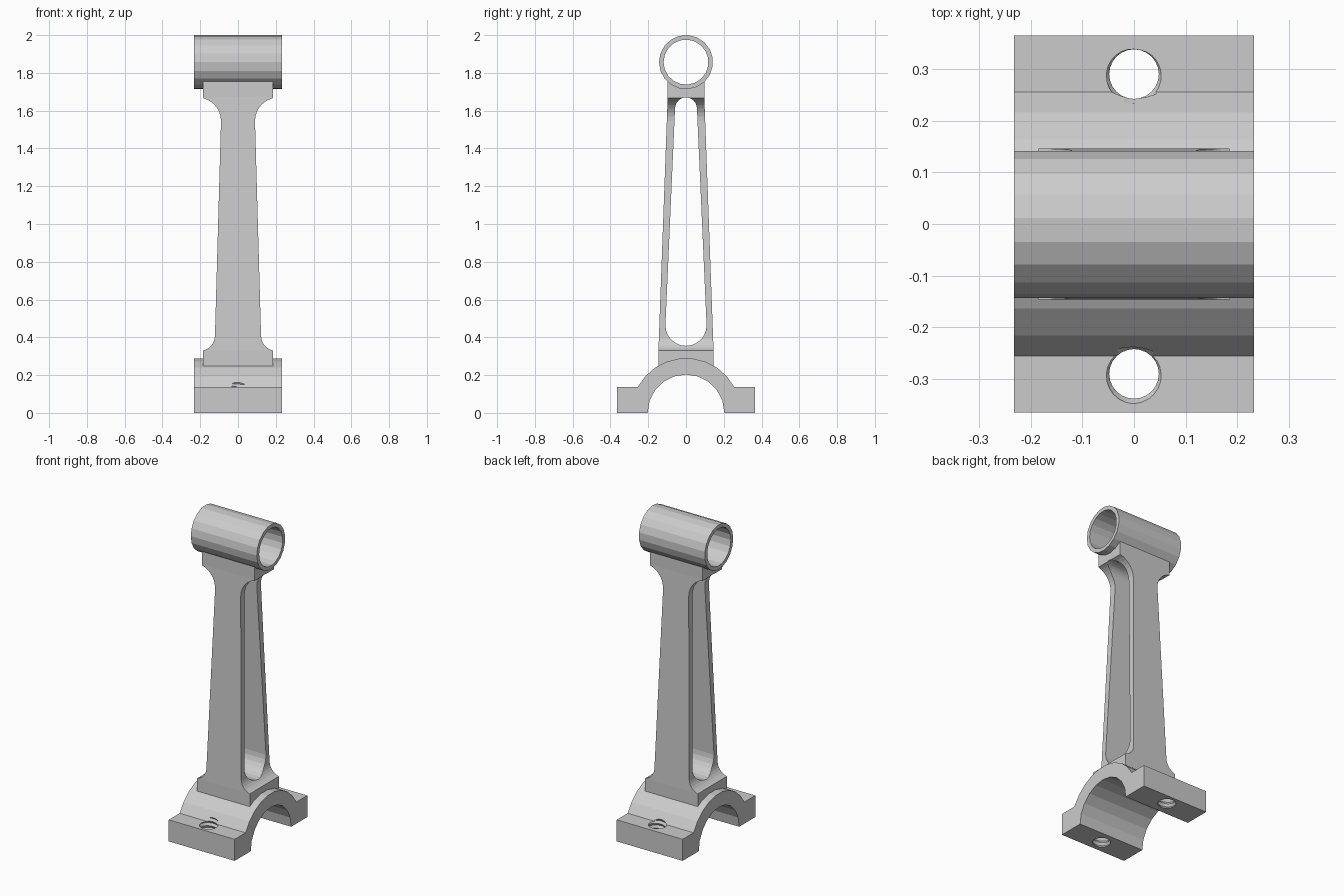
import bpy, bmesh
from math import sin, cos, pi, radians

cube = bpy.data.objects.get("Cube")
if cube:
    bpy.data.objects.remove(cube)

steel = bpy.data.materials.new("grey_steel")
steel.use_nodes = True
GREY = (0.6, 0.6, 0.6, 1)
steel.diffuse_color = GREY
steel.node_tree.nodes["Principled BSDF"].inputs["Base Color"].default_value = GREY


def finish(name, bm):
    bmesh.ops.recalc_face_normals(bm, faces=bm.faces)
    mesh = bpy.data.meshes.new(name)
    bm.to_mesh(mesh)
    bm.free()
    mesh.materials.append(steel)
    obj = bpy.data.objects.new(name, mesh)
    bpy.context.collection.objects.link(obj)
    return obj


def arc(y, z, r, start, end, steps):
    """Points on an arc in the y-z plane, angles in degrees."""
    angles = [radians(start + (end - start) * i / steps) for i in range(steps + 1)]
    return [(y + r * cos(a), z + r * sin(a)) for a in angles]


def prism(name, outline, half):
    """Extrude a y-z outline along x."""
    bm = bmesh.new()
    face = bm.faces.new([bm.verts.new((-half, y, z)) for y, z in outline])
    new = bmesh.ops.extrude_face_region(bm, geom=[face])["geom"]
    verts = [v for v in new if isinstance(v, bmesh.types.BMVert)]
    bmesh.ops.translate(bm, verts=verts, vec=(2 * half, 0, 0))
    return finish(name, bm)


def cut(target, cutter):
    mod = target.modifiers.new("cut", 'BOOLEAN')
    mod.operation, mod.solver, mod.object = 'DIFFERENCE', 'EXACT', cutter
    bpy.context.view_layer.objects.active = target
    bpy.ops.object.modifier_apply(modifier=mod.name)
    bpy.data.objects.remove(cutter)


def thread_cutter(y):
    """Closed helical screw shape used to tap a bolt hole."""
    n, rows, pitch = 24, 17, 0.03
    bm = bmesh.new()
    grid = []
    for j in range(rows):
        r = 0.058 if j % 2 else 0.048
        grid.append([bm.verts.new((r * cos(2 * pi * i / n), y + r * sin(2 * pi * i / n),
                                   -0.05 + pitch * (j / 2 + i / n))) for i in range(n)])

    def vert(j, i):
        return grid[j][i] if i < n else grid[j + 2][0]

    for j in range(rows - 3):
        for i in range(n):
            bm.faces.new((vert(j, i), vert(j, i + 1), vert(j + 1, i + 1), vert(j + 1, i)))
    bmesh.ops.delete(bm, geom=[v for v in bm.verts if not v.link_faces], context='VERTS')
    rim = [e for e in bm.edges if e.is_boundary]
    caps = bmesh.ops.holes_fill(bm, edges=rim, sides=0)["faces"]
    bmesh.ops.poke(bm, faces=caps)
    return finish("thread_cutter", bm)


WIDTH = 0.232   # half width of both ends
SMALL_Z = 1.857

# Big end: half bearing saddle with bolt flanges
outline = [(-0.365, 0), (-0.365, 0.137)]
outline += arc(0, 0, 0.29, 151.8, 28.2, 9)
outline += [(0.365, 0.137), (0.365, 0)]
outline += arc(0, 0, 0.203, 0, 180, 10)
big_end = prism("big_end_saddle", outline, WIDTH)
for y in (-0.29, 0.29):
    cut(big_end, thread_cutter(y))

# Small end: pin sleeve
small_end = prism("small_end_sleeve", arc(0, SMALL_Z, 0.143, 180, 540, 19)[:-1], WIDTH)
cut(small_end, prism("pin_bore", arc(0, SMALL_Z, 0.119, 180, 540, 19)[:-1], 0.3))

# Shank: tapered loft with flared feet at both ends
profile = [(0.185, 0.2), (0.185, 0.33)]
profile += arc(0.205, 0.41, 0.083, 256, 180, 6)
profile += arc(0.215, 1.545, 0.125, 180, 104, 7)
profile += [(0.185, 1.672), (0.185, 1.78)]


def half_depth(z):
    t = min(max((z - 0.33) / (1.672 - 0.33), 0), 1)
    return 0.146 + (0.097 - 0.146) * t


bm = bmesh.new()
loops = []
for x, z in profile:
    d = half_depth(z)
    loops.append([bm.verts.new((sx * x, sy * d, z))
                  for sx, sy in ((-1, -1), (1, -1), (1, 1), (-1, 1))])
for low, high in zip(loops, loops[1:]):
    for i in range(4):
        k = (i + 1) % 4
        bm.faces.new((low[i], low[k], high[k], high[i]))
bm.faces.new(loops[0])
bm.faces.new(loops[-1])
shank = finish("shank", bm)

# Lightening window and seats for both ends
window = arc(0, 0.464, 0.109, 180, 360, 12) + arc(0, 1.612, 0.058, 0, 180, 12)
cut(shank, prism("window_cutter", window, 0.4))
cut(shank, prism("small_seat", arc(0, SMALL_Z, 0.13, 0, 360, 32)[:-1], 0.4))
cut(shank, prism("big_seat", arc(0, 0, 0.27, 0, 360, 48)[:-1], 0.4))
